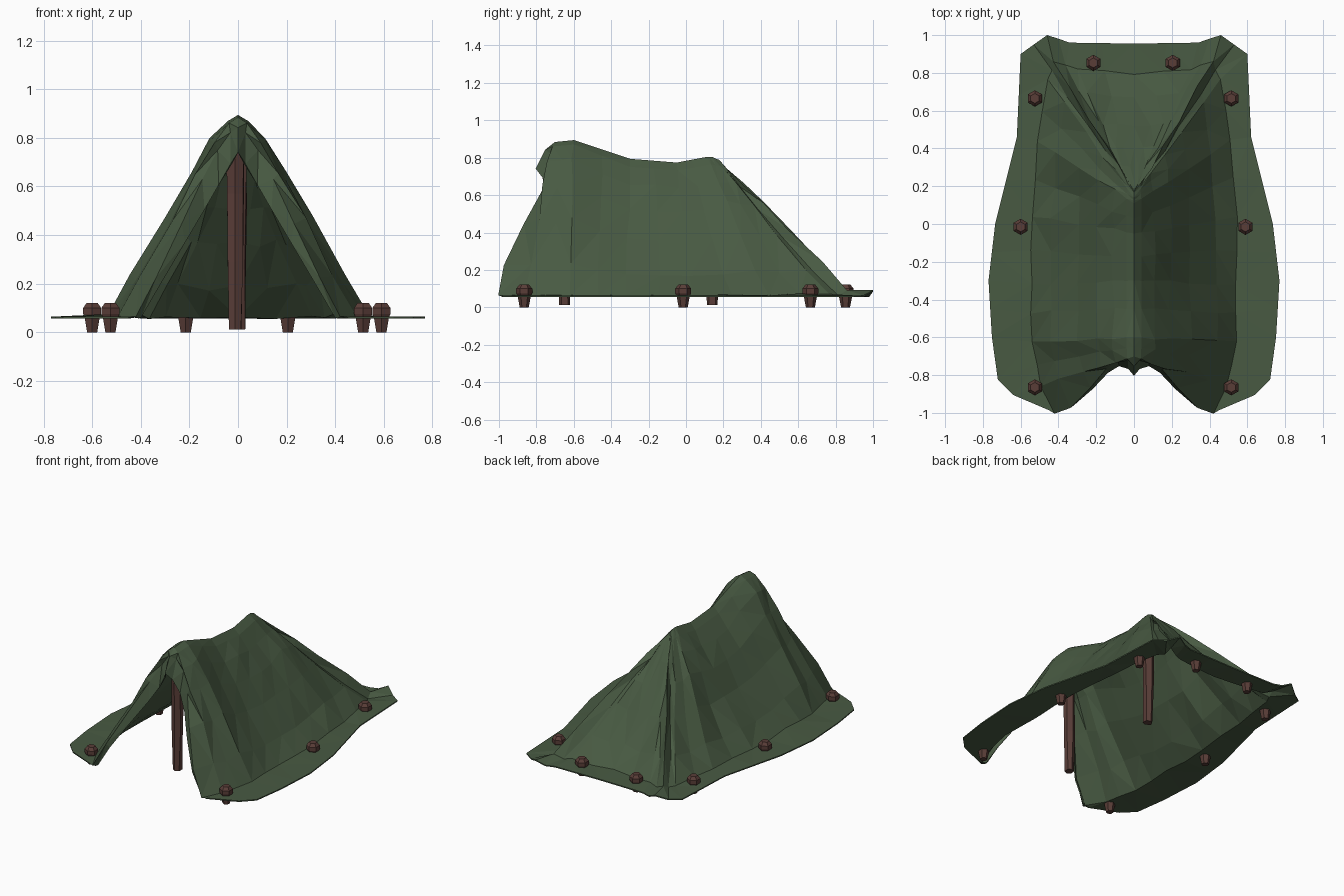
import bpy, bmesh, random
from mathutils import Vector

if "Cube" in bpy.data.objects:
    bpy.data.objects.remove(bpy.data.objects["Cube"])

random.seed(4)


def material(name, col):
    m = bpy.data.materials.new(name)
    m.diffuse_color = (*col, 1)
    m.use_nodes = True
    m.node_tree.nodes["Principled BSDF"].inputs["Base Color"].default_value = m.diffuse_color
    return m


green = material("canvas_green", (0.065, 0.102, 0.055))
brown = material("wood_brown", (0.10, 0.047, 0.039))


def finish(bm, name, mat):
    bmesh.ops.recalc_face_normals(bm, faces=bm.faces)
    me = bpy.data.meshes.new(name)
    bm.to_mesh(me)
    bm.free()
    me.materials.append(mat)
    ob = bpy.data.objects.new(name, me)
    bpy.context.collection.objects.link(ob)
    return ob


# Canvas key sections, front lip to back panel:
# ridge y, ridge z, foot x, foot y, skirt x, skirt y, shoulder roundness
KEYS = [
    (-.80, .74, .40, -.97, .41, -.98, 0),
    (-.75, .84, .42, -1.0, .45, -.985, 1),
    (-.70, .88, .49, -.86, .64, -.905, 1),
    (-.60, .89, .54, -.62, .752, -.60, 1),
    (-.30, .79, .54, -.32, .77, -.30, .3),
    (-.05, .77, .54, .04, .735, 0, .3),
    (.11, .80, .51, .44, .62, .46, .4),
    (.14, .80, .45, .76, .60, .90, .1),
    (.16, .79, .42, .86, .46, 1.0, .1),
    (.175, .785, .30, .82, .34, .96, 0),
    (.18, .78, 0, .79, 0, .955, 0),
]
STEPS = (0, 0.07, 0.2, 0.35, 0.55, 0.8, 1)


def section(key, sag, front=False, lift=0):
    """Points from the ridge down the wall and out along the skirt."""
    ry, rz, fx, fy, ox, oy, bulge = key
    top, foot = Vector((0, ry, rz)), Vector((fx, fy, .065 + lift))
    pts = []
    for t in STEPS:
        p = top.lerp(foot, t)
        if front:                              # curved edge of the opening
            p.y += .85 * t * (1 - t) ** 3 - .25 * t ** 3 * (1 - t)
        p.z += .62 * bulge * t * (1 - t) ** 3 - .24 * sag * t * t * (1 - t)
        pts.append(p)
    return pts + [Vector((ox, oy, .06 + lift))]


sections = []
for i, key in enumerate(KEYS):
    hip = i == 8
    if i > 2:                                  # hollow fold between keys
        mid = [(a + b) / 2 for a, b in zip(KEYS[i - 1], key)]
        if i == 3:                             # rounded front skirt corner
            mid[4] += .025
            mid[5] -= .07
        sections.append(section(mid, 1.4 if i in (5, 6) else .8))
    sag = -.1 if hip else 1.1 if i in (4, 5) else .4 if i > 5 else 0
    sections.append(section(key, sag, i < 2, .028 if hip else 0))

# Both halves, welded at the ridge, with small random creases
bm = bmesh.new()
for side in (1, -1):
    grid = []
    for i, sec in enumerate(sections):
        line = []
        for j, p in enumerate(sec):
            q = p.copy()
            if q.x > 0 and i > 1 and 1 < j < 7:
                k = .01 if j < 6 else .006
                q += Vector([random.uniform(-k, k) for _ in range(3)])
            q.x *= side
            line.append(bm.verts.new(q))
        grid.append(line)
    for a, b in zip(grid, grid[1:]):
        for j in range(len(a) - 1):
            f = (a[j], b[j], b[j + 1], a[j + 1])
            bm.faces.new(f if side > 0 else f[::-1])
bmesh.ops.remove_doubles(bm, verts=bm.verts, dist=0.002)
bmesh.ops.triangulate(bm, faces=bm.faces)
canvas = finish(bm, "tent_canvas", green)
mod = canvas.modifiers.new("cloth_thickness", "SOLIDIFY")
mod.thickness = 0.008
mod.offset = 0


def turned(name, x, y, rings, jitter=0.0):
    """Six-sided stack of (z, radius) rings with capped ends."""
    bm = bmesh.new()
    loops = []
    for z, r in rings:
        ring = bmesh.ops.create_circle(bm, segments=6, radius=r)["verts"]
        for v in ring:
            v.co += Vector((x + random.uniform(-jitter, jitter),
                            y + random.uniform(-jitter, jitter), z))
        loops.append(ring)
    for a, b in zip(loops, loops[1:]):
        for k in range(6):
            n = (k + 1) % 6
            bm.faces.new((a[k], a[n], b[n], b[k]))
    bm.faces.new(loops[0][::-1])
    bm.faces.new(loops[-1])
    return finish(bm, name, brown)


# Two rough upright poles that widen towards the top
for name, x, y, top in (("front_pole", -.01, -.65, .85), ("back_pole", 0, .14, .75)):
    turned(name, x, y, [(.012 + (top - .012) * k / 3, .030 + .004 * k)
                        for k in range(4)], .004)

# Ground pegs along the skirt
PEG = [(0, .024), (.058, .035), (.076, .043), (.10, .043), (.121, .026)]
for x, y in ((.52, -.865), (.595, -.015), (.52, .665), (.21, .853)):
    for s, tag in ((1, "right"), (-1, "left")):
        turned("peg_" + tag, s * x - .005, y, PEG)
